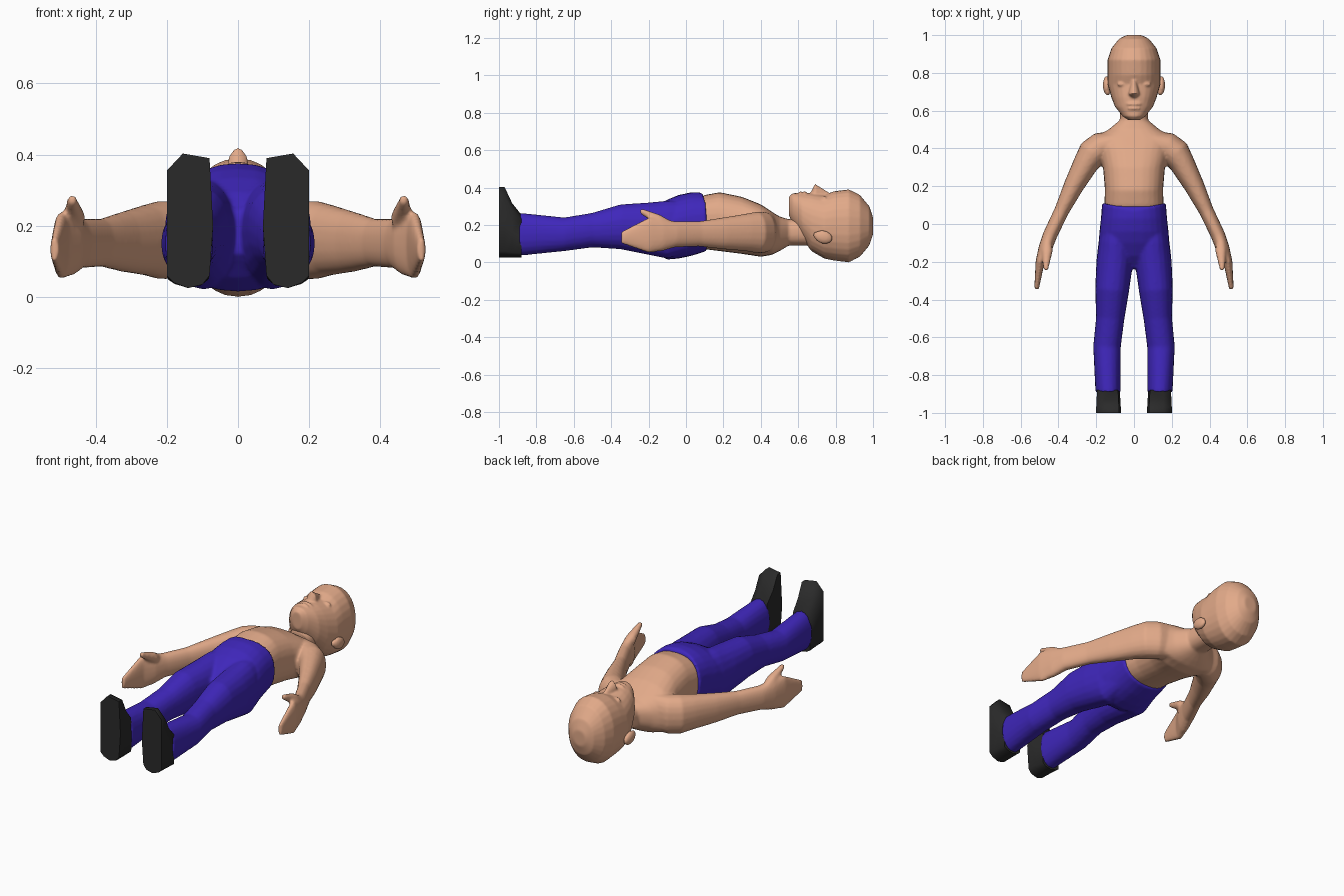
import bpy
import bmesh
from math import sin, cos, tau, radians, copysign
from mathutils import Matrix, Vector

cube = bpy.data.objects.get("Cube")
if cube:
    bpy.data.objects.remove(cube, do_unlink=True)


def material(name, color):
    mat = bpy.data.materials.new(name)
    mat.use_nodes = True
    mat.diffuse_color = (*color, 1)
    mat.node_tree.nodes["Principled BSDF"].inputs["Base Color"].default_value = (*color, 1)
    return mat


SKIN = material("skin", (0.76, 0.4, 0.25))
PURPLE = material("purple cloth", (0.05, 0.02, 0.5))
BLACK = material("black leather", (0.023, 0.023, 0.023))


def make_object(name, bm, mat):
    bmesh.ops.recalc_face_normals(bm, faces=bm.faces)
    mesh = bpy.data.meshes.new(name)
    bm.to_mesh(mesh)
    bm.free()
    mesh.materials.append(mat)
    obj = bpy.data.objects.new(name, mesh)
    bpy.context.collection.objects.link(obj)
    return obj


def fuse(obj, voxel):
    """Merge the overlapping pieces of an object into one soft surface."""
    remesh = obj.modifiers.new("Fuse", "REMESH")
    remesh.mode = "VOXEL"
    remesh.voxel_size = voxel
    remesh.use_smooth_shade = True
    relax = obj.modifiers.new("Relax", "SMOOTH")
    relax.factor = 0.5
    relax.iterations = 5


def bridge(bm, points):
    """Skin rings of points and cap both ends."""
    rings = [[bm.verts.new(point) for point in ring] for ring in points]
    count = len(rings[0])
    for lower, upper in zip(rings, rings[1:]):
        for i in range(count):
            j = (i + 1) % count
            bm.faces.new((lower[i], lower[j], upper[j], upper[i]))
    bm.faces.new(rings[0])
    bm.faces.new(rings[-1])


def both_sides(bm, rings):
    bridge(bm, rings)
    bridge(bm, [[(-x, y, z) for x, y, z in ring] for ring in rings])


def superellipse(angle, power):
    """Point on a unit outline that grows squarer with power."""
    c, s = cos(angle), sin(angle)
    return (copysign(abs(c) ** (2 / power), c), copysign(abs(s) ** (2 / power), s))


def limb(sections, power=2.2, sides=20):
    """Rings from (x, y, lowest z, highest z, half width), set across the path."""
    rings = []
    for k, (x, y, low, high, half) in enumerate(sections):
        before = sections[max(k - 1, 0)]
        after = sections[min(k + 1, len(sections) - 1)]
        along = Vector((after[0] - before[0], after[1] - before[1])).normalized()
        ring = []
        for i in range(sides):
            u, v = superellipse(tau * i / sides, power)
            ring.append(Vector((x - along.y * u * half, y + along.x * u * half,
                                (low + high) / 2 + v * (high - low) / 2)))
        rings.append(ring)
    return rings


def trunk(sections, power=2.2):
    """Central rings from (y, lowest z, highest z, half width)."""
    return limb([(0, *section) for section in sections], power, sides=28)


def ellipsoid(bm, center, size, tilt=0):
    matrix = (Matrix.Translation(center) @ Matrix.Rotation(radians(tilt), 4, "X")
              @ Matrix.Diagonal((*size, 1)))
    bmesh.ops.create_uvsphere(bm, u_segments=16, v_segments=10, radius=1, matrix=matrix)


# Head: skull from chin to crown, nose, lips and eyelids fused
head = bmesh.new()
bridge(head, trunk([
    (.55, .25, .35, .03),
    (.57, .21, .37, .06),
    (.62, .13, .37, .1),
    (.67, .06, .37, .12),
    (.74, .02, .36, .14),
    (.79, .01, .38, .14),
    (.87, 0, .39, .14),
    (.93, .03, .36, .12),
    (.98, .09, .3, .08),
    (1, .15, .24, .04)]))
bridge(head, trunk([
    (.77, .33, .37, .01),
    (.69, .33, .42, .03),
    (.67, .33, .38, .02)], power=1.7))
ellipsoid(head, (0, .635, .36), (.044, .012, .021))
ellipsoid(head, (0, .612, .36), (.038, .012, .02))
for side in (1, -1):
    ellipsoid(head, (.06 * side, .74, .34), (.03, .013, .015))
fuse(make_object("head", head, SKIN), voxel=.006)

# Ears, leaning outward at the top
ears = bmesh.new()
for side in (1, -1):
    ellipsoid(ears, (.145 * side, .735, .135), (.02, .05, .035), tilt=-15)
    ellipsoid(ears, (.14 * side, .7, .145), (.015, .02, .02))
fuse(make_object("ears", ears, SKIN), voxel=.006)

# Body: torso and neck, arms and thumbs fused
body = bmesh.new()
bridge(body, trunk([
    (.02, .1, .32, .13),
    (.1, .07, .36, .157),
    (.18, .06, .375, .154),
    (.3, .045, .35, .164),
    (.4, .03, .31, .19),
    (.46, .04, .27, .21),
    (.5, .06, .245, .135),
    (.55, .09, .23, .075),
    (.66, .09, .24, .07)], power=2.4))
both_sides(body, limb([
    (.1, .435, .06, .27, .06),
    (.175, .41, .05, .27, .077),
    (.22, .375, .05, .27, .079),
    (.255, .32, .06, .26, .067),
    (.32, .2, .07, .24, .053),
    (.383, .07, .085, .22, .039),
    (.445, -.06, .08, .22, .038),
    (.47, -.13, .06, .235, .036),
    (.497, -.2, .05, .24, .024),
    (.516, -.345, .1, .165, .012)]))
both_sides(body, limb([
    (.46, -.07, .16, .215, .02),
    (.46, -.14, .19, .255, .03),
    (.467, -.245, .26, .29, .012)]))
fuse(make_object("body", body, SKIN), voxel=.008)

# Trousers: seat with a waistband dipping at the belly, and two legs, fused
seat = trunk([
    (.11, .06, .375, .169),
    (.03, .035, .375, .175),
    (-.04, .02, .36, .183),
    (-.1, .015, .335, .187),
    (-.17, .05, .295, .15),
    (-.235, .12, .24, .03)], power=2.3)
for point in seat[0]:
    if point.z > .25:
        point.y -= .037 * max(0, 1 - abs(point.x) / .16)
trousers = bmesh.new()
bridge(trousers, seat)
both_sides(trousers, limb([
    (.085, .03, .06, .33, .075),
    (.096, -.1, .02, .33, .092),
    (.102, -.2, .04, .32, .097),
    (.116, -.35, .07, .31, .09),
    (.126, -.5, .08, .265, .075),
    (.143, -.65, .06, .24, .073),
    (.137, -.89, .035, .265, .067)]))
fuse(make_object("trousers", trousers, PURPLE), voxel=.008)

# Shoes: a sole outline carried up to the ankle, with the toe sloping away
outline = [(.08, .06), (.1, .035), (.14, .025), (.18, .04), (.2, .06),
           (.2, .2), (.2, .355), (.155, .403), (.08, .39), (.07, .2)]
ankle = Vector((.14, .03))
shoe_rings = []
for y, height, width in [(-1, 1, 1), (-.97, 1, 1), (-.93, .77, .97), (-.88, .6, .92)]:
    shoe_rings.append([(ankle.x + (x - ankle.x) * width, y, ankle.y + (z - ankle.y) * height)
                       for x, z in outline])
shoe_mesh = bmesh.new()
both_sides(shoe_mesh, shoe_rings)
shoes = make_object("shoes", shoe_mesh, BLACK)
bpy.ops.object.select_all(action="DESELECT")
shoes.select_set(True)
bpy.context.view_layer.objects.active = shoes
bpy.ops.object.shade_smooth_by_angle(angle=radians(75))
